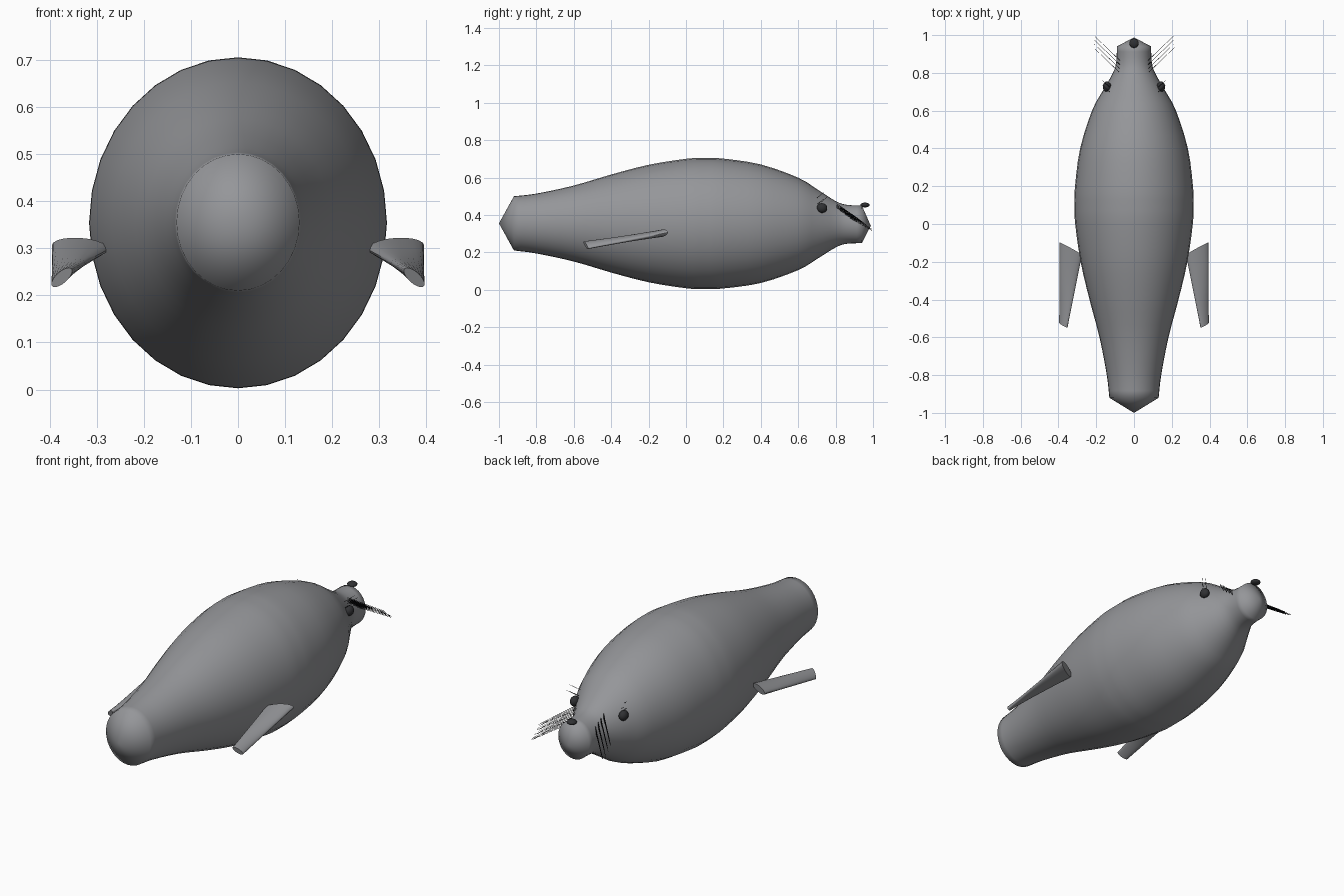
import bpy, bmesh, math, random
from mathutils import Vector

if "Cube" in bpy.data.objects:
    bpy.data.objects.remove(bpy.data.objects["Cube"])

random.seed(3)


def material(name, rgb):
    m = bpy.data.materials.new(name)
    m.diffuse_color = (*rgb, 1)
    m.use_nodes = True
    m.node_tree.nodes["Principled BSDF"].inputs["Base Color"].default_value = m.diffuse_color
    return m


GREY = material("seal grey", (0.30, 0.305, 0.32))
DARK = material("eye and nose charcoal", (0.03, 0.031, 0.034))
BLACK = material("whisker black", (0.004, 0.004, 0.005))


def finish(name, bm, mat):
    bmesh.ops.recalc_face_normals(bm, faces=bm.faces[:])
    for f in bm.faces:
        f.smooth = True
    me = bpy.data.meshes.new(name)
    bm.to_mesh(me)
    bm.free()
    me.materials.append(mat)
    ob = bpy.data.objects.new(name, me)
    bpy.context.collection.objects.link(ob)
    return ob


def loft(bm, rings):
    for a, b in zip(rings, rings[1:]):
        n = len(a)
        for i in range(n):
            j = (i + 1) % n
            bm.faces.new((a[i], a[j], b[j], b[i]))


def ellipse(bm, c, u, v, n):
    c, u, v = Vector(c), Vector(u), Vector(v)
    return [bm.verts.new(c + u * math.sin(t) + v * math.cos(t))
            for t in (2 * math.pi * i / n for i in range(n))]


def fan(bm, ring, tip):
    t = bm.verts.new(tip)
    for i in range(len(ring)):
        bm.faces.new((ring[i], ring[(i + 1) % len(ring)], t))


def smooth_profile(pts, steps):
    """Catmull-Rom curve through the profile points."""
    p = [Vector(q) for q in pts]
    p = [2 * p[0] - p[1]] + p + [2 * p[-1] - p[-2]]
    out = []
    for a, b, c, d in zip(p, p[1:], p[2:], p[3:]):
        for k in range(steps):
            t = k / steps
            out.append(0.5 * (2 * b + (c - a) * t + (2 * a - 5 * b + 4 * c - d) * t * t
                              + (3 * b - a - 3 * c + d) * t ** 3))
    return out + [p[-2]]


# Body: y, half height, centre height
profile = [(-0.92, 0.145, 0.355), (-0.8, 0.16, 0.354), (-0.6, 0.203, 0.354),
           (-0.4, 0.262, 0.354), (-0.2, 0.314, 0.354), (0, 0.346, 0.354),
           (0.1, 0.351, 0.354), (0.2, 0.347, 0.354), (0.4, 0.317, 0.353),
           (0.6, 0.247, 0.352), (0.7, 0.187, 0.351), (0.8, 0.124, 0.35),
           (0.86, 0.104, 0.35), (0.94, 0.101, 0.35)]
bm = bmesh.new()
rings = [ellipse(bm, (0, y, cz), (0.9 * h, 0, 0), (0, 0, h), 32)
         for y, h, cz in smooth_profile(profile, 3)]
loft(bm, rings)
fan(bm, rings[0], (0, -1, 0.355))
fan(bm, rings[-1], (0, 0.988, 0.342))
finish("body", bm, GREY)


def ball(name, loc, scale):
    bm = bmesh.new()
    bmesh.ops.create_uvsphere(bm, u_segments=16, v_segments=10, radius=1)
    for v in bm.verts:
        v.co = Vector(loc) + Vector(a * b for a, b in zip(v.co, scale))
    return finish(name, bm, DARK)


def strand(bm, a, b, r):
    """Thin tapered hair with a triangular section."""
    a, b = Vector(a), Vector(b)
    d = (b - a).normalized()
    u = d.orthogonal().normalized()
    w = d.cross(u)
    ring = ellipse(bm, a, u * r, w * r, 3)
    end = ellipse(bm, b, u * r * 0.6, w * r * 0.6, 3)
    loft(bm, [ring, end])
    bm.faces.new(ring)
    bm.faces.new(end)


ball("nose", (0, 0.957, 0.453), (0.025, 0.025, 0.013))

for s, side in ((-1, "left"), (1, "right")):
    ball(side + "_eye", (s * 0.143, 0.727, 0.437), (0.022, 0.028, 0.026))

    # Flipper: twisted taper from the shoulder to the trailing end
    bm = bmesh.new()
    big = ellipse(bm, (s * 0.335, -0.13, 0.302), (s * 0.06, 0.033, 0.004), (0, 0.003, 0.02), 20)
    tip = ellipse(bm, (s * 0.374, -0.536, 0.238), (s * 0.021, 0.013, -0.018), (s * 0.007, 0, 0.010), 20)
    mids = []
    for k in (0.25, 0.5, 0.75):
        mids.append([bm.verts.new(a.co.lerp(b.co, k)) for a, b in zip(big, tip)])
    loft(bm, [big] + mids + [tip])
    bm.faces.new(big)
    bm.faces.new(tip)
    ob = finish(side + "_flipper", bm, GREY)
    ob.data.set_sharp_from_angle(angle=math.radians(50))

    # Whiskers: rows of parallel hairs sweeping forward and outward
    bm = bmesh.new()
    for i in range(4):
        for j in range(4):
            y, z = 0.805 + 0.02 * i, 0.46 - 0.016 * i - 0.007 * j
            root = Vector((s * (0.08 - 0.002 * i), y, z))
            k = random.uniform(0.85, 1.05)
            strand(bm, root, root + k * Vector((s * 0.13, 0.125, -0.085 + 0.004 * j)), 0.0014)
    finish(side + "_whiskers", bm, BLACK)

    # Eyelashes
    bm = bmesh.new()
    for y, z in ((0.70, 0.49), (0.70, 0.455), (0.725, 0.47)):
        strand(bm, (s * 0.13, y, z), (s * 0.168, y + 0.035, z + 0.03), 0.0014)
    finish(side + "_eyelashes", bm, BLACK)
